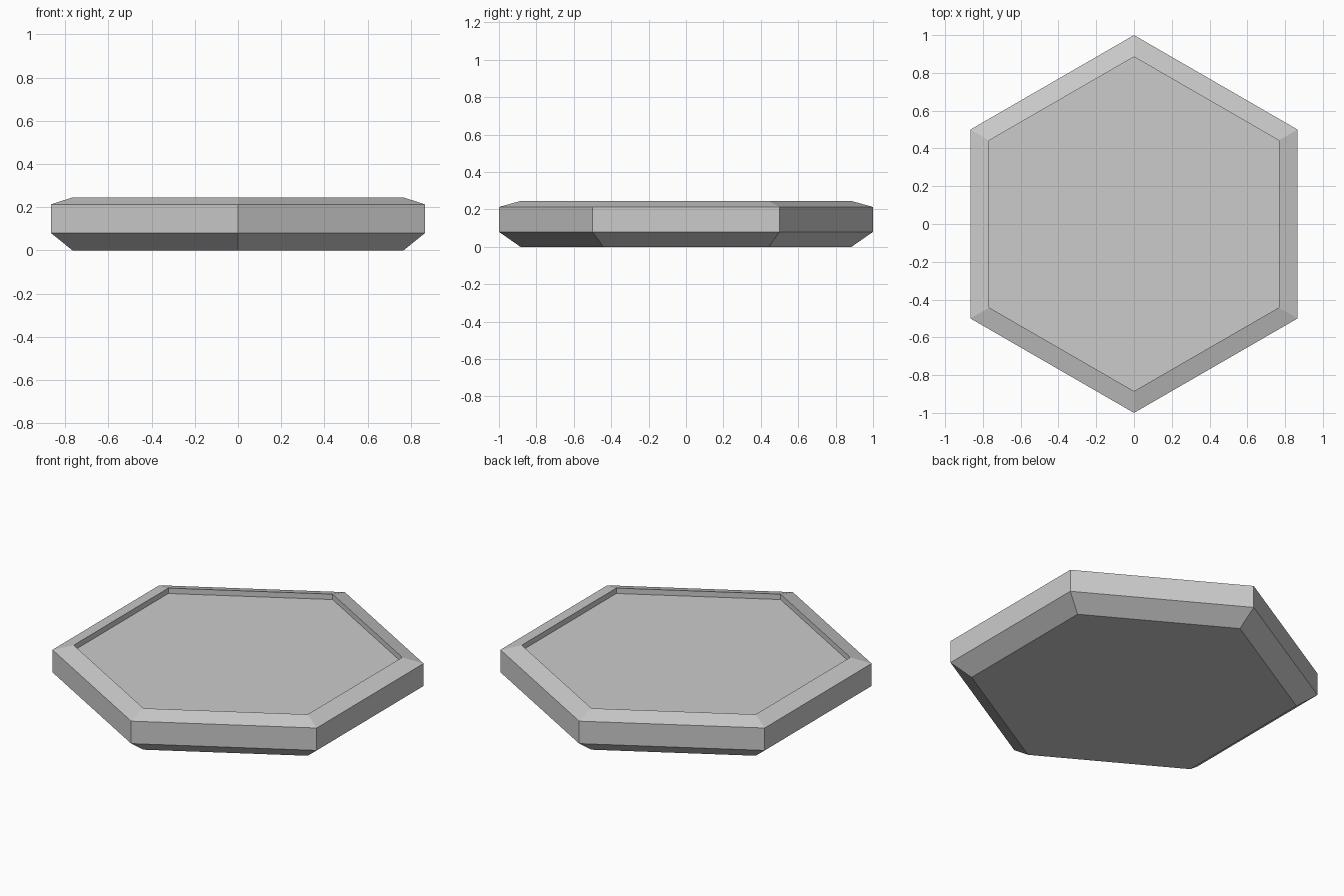
import bpy
import bmesh
from math import cos, sin, pi

cube = bpy.data.objects.get("Cube")
if cube:
    bpy.data.objects.remove(cube, do_unlink=True)

SIDES = 6
# Radius and height of each ring, from the underside up and into the recess
PROFILE = [(0.885, 0.0), (1.0, 0.08), (1.0, 0.213), (0.885, 0.245), (0.885, 0.213)]

# Plain grey material
grey = bpy.data.materials.new("light grey")
grey.use_nodes = True
colour = (0.6, 0.6, 0.6, 1)
grey.diffuse_color = colour
grey.node_tree.nodes["Principled BSDF"].inputs["Base Color"].default_value = colour

# Hexagonal tile with chamfered underside, sloped rim and recessed floor
bm = bmesh.new()
rings = []
for radius, z in PROFILE:
    angles = [pi / 2 + 2 * pi * i / SIDES for i in range(SIDES)]
    rings.append([bm.verts.new((radius * cos(a), radius * sin(a), z)) for a in angles])
for low, high in zip(rings, rings[1:]):
    for i in range(SIDES):
        j = (i + 1) % SIDES
        bm.faces.new((low[i], low[j], high[j], high[i]))
bm.faces.new(reversed(rings[0]))
bm.faces.new(rings[-1])

mesh = bpy.data.meshes.new("hexagonal_tile")
bm.to_mesh(mesh)
bm.free()
mesh.materials.append(grey)
tile = bpy.data.objects.new("hexagonal_tile", mesh)
bpy.context.collection.objects.link(tile)
